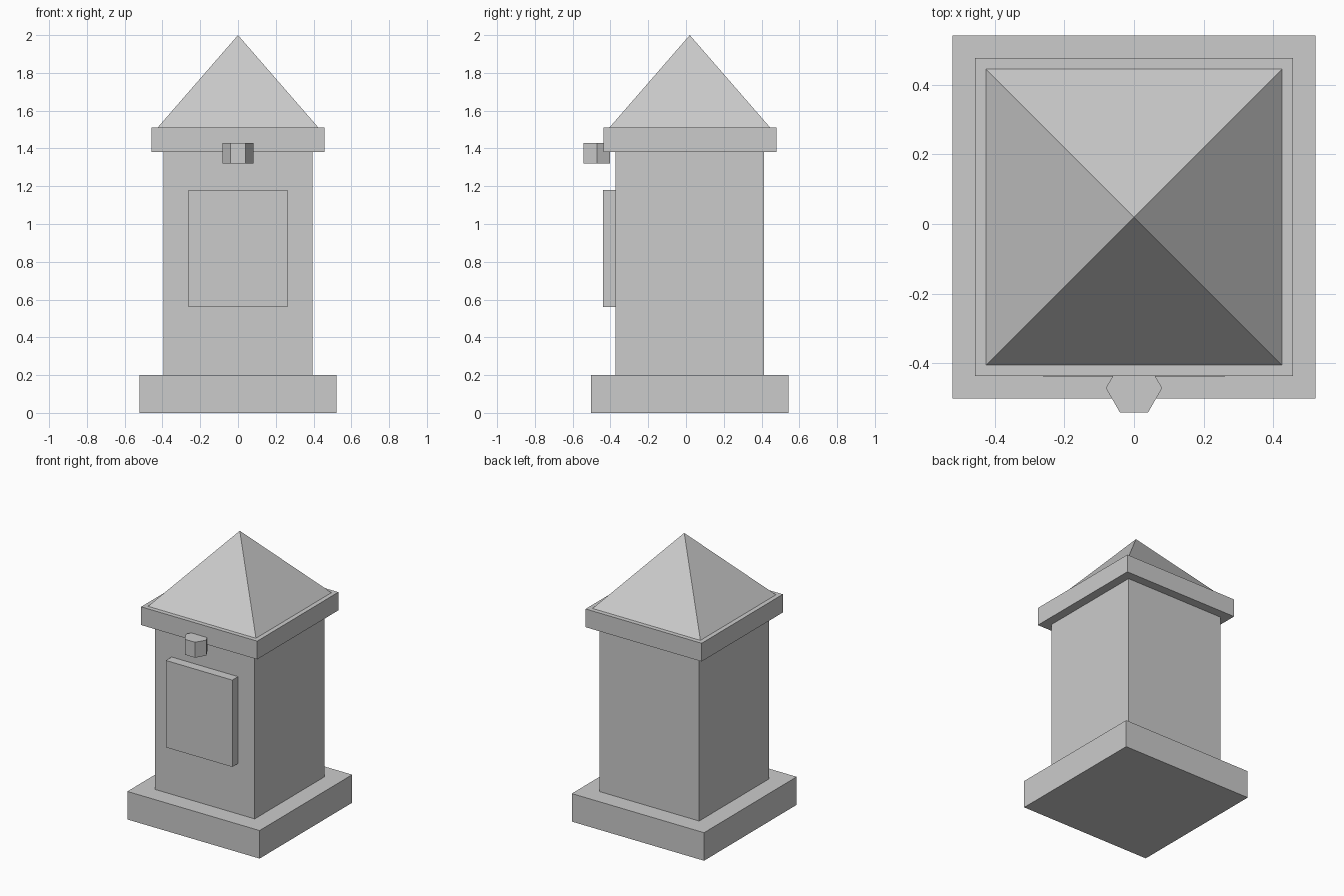
import bpy
import math

if "Cube" in bpy.data.objects:
    bpy.data.objects.remove(bpy.data.objects["Cube"])

CY = 0.02  # centre of the tower in y (the knob sticks out in front)


def box(name, x, y, z):
    """Box from (min, max) ranges."""
    rng = (x, y, z)
    bpy.ops.mesh.primitive_cube_add(size=1, location=[(a + b) / 2 for a, b in rng])
    ob = bpy.context.object
    ob.name = name
    ob.scale = [b - a for a, b in rng]
    bpy.ops.object.transform_apply(location=False, rotation=False, scale=True)
    return ob


def square_block(name, half, z):
    return box(name, (-half, half), (CY - half, CY + half), z)


# Stacked square tiers
square_block("base_plinth", 0.522, (0.0, 0.2))
square_block("tower_body", 0.394, (0.2, 1.38))
square_block("cornice", 0.458, (1.38, 1.51))

# Pyramid roof
bpy.ops.mesh.primitive_cone_add(vertices=4, radius1=0.426 * math.sqrt(2), radius2=0,
                                depth=0.49, location=(0, CY, 1.755),
                                rotation=(0, 0, math.pi / 4))
bpy.context.object.name = "pyramid_roof"

# Raised front panel
box("front_panel", (-0.262, 0.262), (-0.439, CY - 0.394), (0.56, 1.18))

# Hexagonal knob above the panel, corners pointing sideways
bpy.ops.mesh.primitive_cylinder_add(vertices=6, radius=0.081, depth=0.11,
                                    location=(0, -0.472, 1.375),
                                    rotation=(0, 0, math.pi / 6))
bpy.context.object.name = "hex_knob"
